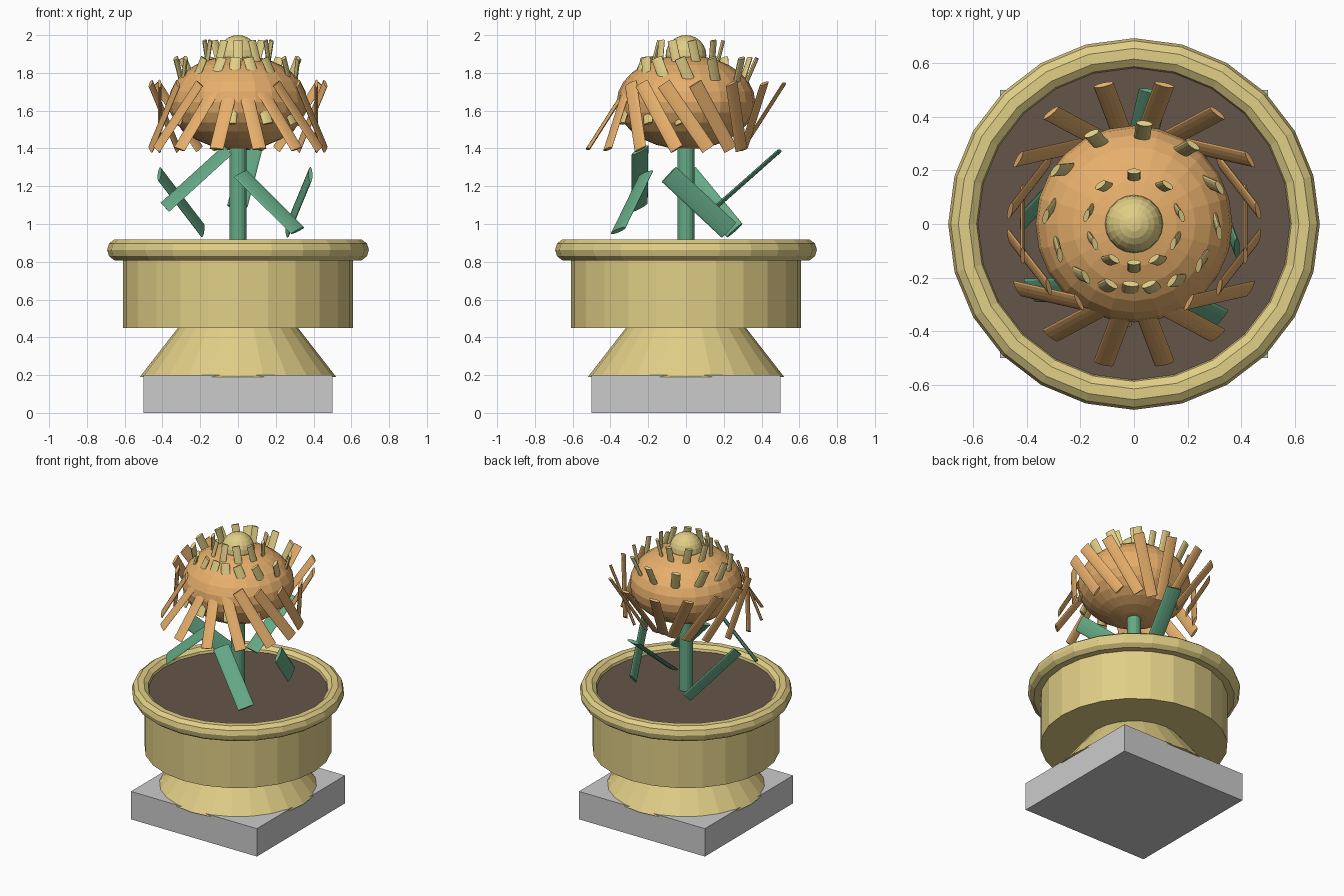
import bpy, bmesh
from math import sin, cos, pi, radians
from mathutils import Matrix, Euler, Vector

if "Cube" in bpy.data.objects:
    bpy.data.objects.remove(bpy.data.objects["Cube"])


def material(name, rgb):
    m = bpy.data.materials.new(name)
    m.diffuse_color = (*rgb, 1)
    m.use_nodes = True
    m.node_tree.nodes["Principled BSDF"].inputs["Base Color"].default_value = m.diffuse_color
    return m


GOLD = material("gold", (0.75, 0.62, 0.24))
ORANGE = material("orange", (0.80, 0.43, 0.15))
GREEN = material("green", (0.13, 0.40, 0.24))
SOIL = material("soil", (0.13, 0.09, 0.065))


def finish(name, bm, mat=None):
    bmesh.ops.recalc_face_normals(bm, faces=bm.faces)
    me = bpy.data.meshes.new(name)
    bm.to_mesh(me)
    bm.free()
    ob = bpy.data.objects.new(name, me)
    bpy.context.collection.objects.link(ob)
    if mat:
        me.materials.append(mat)
    return ob


def frustum(name, r1, r2, z1, z2, mat, sides=24):
    bm = bmesh.new()
    bmesh.ops.create_cone(bm, cap_ends=True, segments=sides, radius1=r1, radius2=r2, depth=z2 - z1,
                          matrix=Matrix.Translation((0, 0, (z1 + z2) / 2)))
    return finish(name, bm, mat)


def ellipsoid(name, r, rz, z, mat, u=24, v=14):
    bm = bmesh.new()
    bmesh.ops.create_uvsphere(bm, u_segments=u, v_segments=v, radius=1,
                              matrix=Matrix.Translation((0, 0, z)) @ Matrix.Diagonal((r, r, rz, 1)))
    return finish(name, bm, mat)


def closed_lathe(name, profile, mat, sides=24):
    bm = bmesh.new()
    rings = [[bm.verts.new((r * cos(2 * pi * i / sides), r * sin(2 * pi * i / sides), z))
              for r, z in profile] for i in range(sides)]
    n = len(profile)
    for i in range(sides):
        a, b = rings[i], rings[(i + 1) % sides]
        for j in range(n):
            k = (j + 1) % n
            bm.faces.new((a[j], b[j], b[k], a[k]))
    return finish(name, bm, mat)


def blade_ring(name, count, offset, radius, z, length, width, thick, tilt, mat, stagger=0):
    """Flattened rods round the axis; the lean follows the ring angle."""
    for i in range(count):
        a = radians(offset) + 2 * pi * i / count
        loc = Vector((radius * cos(a), radius * sin(a), z + stagger * (i % 2)))
        rot = Euler((tilt * cos(a), tilt * sin(a), a)).to_matrix().to_4x4()
        bm = bmesh.new()
        bmesh.ops.create_cone(bm, cap_ends=True, segments=12, radius1=0.5, radius2=0.5, depth=1,
                              matrix=Matrix.Translation(loc) @ rot @ Matrix.Diagonal((thick, width, length, 1)))
        finish(f"{name}_{i + 1}", bm, mat)


# Square plinth
bm = bmesh.new()
bmesh.ops.create_cube(bm, size=1, matrix=Matrix.Translation((0, 0, 0.1)) @ Matrix.Diagonal((1, 1, 0.2, 1)))
finish("plinth", bm)

# Pot: flared foot, drum, rolled rim, soil
frustum("pot_foot", 0.52, 0.31, 0.19, 0.46, GOLD)
frustum("pot_drum", 0.61, 0.61, 0.45, 0.86, GOLD)
closed_lathe("pot_rim", [(0.655, 0.918), (0.683, 0.897), (0.693, 0.863), (0.683, 0.83), (0.655, 0.808),
                         (0.61, 0.808), (0.585, 0.835), (0.577, 0.863), (0.587, 0.897), (0.615, 0.918)], GOLD)
frustum("soil", 0.59, 0.59, 0.84, 0.88, SOIL)

# Stem and leaves
frustum("stem", 0.045, 0.045, 0.87, 1.5, GREEN, 16)
blade_ring("leaf", 5, 12, 0.33, 1.115, 0.45, 0.11, 0.022, 0.86, GREEN, stagger=0.125)

# Flower head with its petals and crown
ellipsoid("flower_head", 0.367, 0.25, 1.645, ORANGE)
blade_ring("outer_petal", 18, 0, 0.415, 1.57, 0.42, 0.075, 0.018, 0.6, ORANGE)
blade_ring("middle_petal", 14, 8, 0.30, 1.705, 0.38, 0.06, 0.022, 0.42, GOLD)
blade_ring("inner_petal", 10, 18, 0.17, 1.865, 0.22, 0.05, 0.02, 0.25, GOLD)
ellipsoid("flower_button", 0.108, 0.108, 1.892, GOLD, 20, 12)
